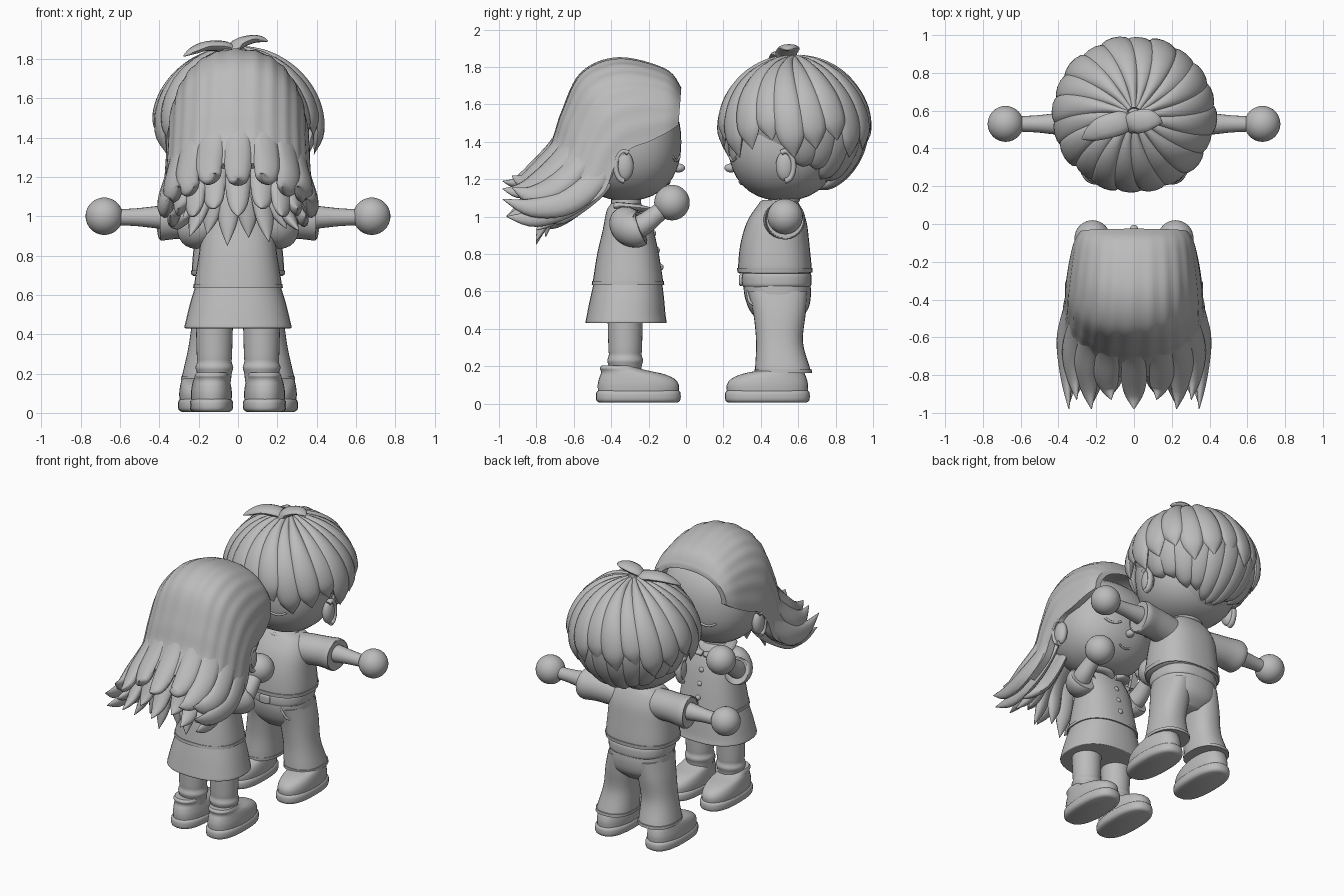
import bpy, bmesh, math
from math import sin, cos, pi, radians
from mathutils import Vector

if "Cube" in bpy.data.objects:
    bpy.data.objects.remove(bpy.data.objects["Cube"], do_unlink=True)

clay = bpy.data.materials.new("grey_clay")
clay.use_nodes = True
GREY = (0.5, 0.5, 0.5, 1)
clay.diffuse_color = GREY
clay.node_tree.nodes["Principled BSDF"].inputs["Base Color"].default_value = GREY


def finish(name, bm):
    bmesh.ops.recalc_face_normals(bm, faces=bm.faces)
    mesh = bpy.data.meshes.new(name)
    bm.to_mesh(mesh)
    bm.free()
    ob = bpy.data.objects.new(name, mesh)
    bpy.context.collection.objects.link(ob)
    mesh.materials.append(clay)
    bpy.ops.object.select_all(action="DESELECT")
    ob.select_set(True)
    bpy.context.view_layer.objects.active = ob
    bpy.ops.object.shade_smooth_by_angle(angle=radians(50))


def spline(rows, t):
    """Catmull-Rom value of a list of rows at t in 0..1."""
    s = min(max(t, 0), 1) * (len(rows) - 1)
    i = min(int(s), len(rows) - 2)
    f = s - i
    p = [rows[min(max(i + k, 0), len(rows) - 1)] for k in (-1, 0, 1, 2)]
    return [0.5 * (2 * b + (c - a) * f + (2 * a - 5 * b + 4 * c - d) * f * f
                   + (3 * b - a - 3 * c + d) * f ** 3) for a, b, c, d in zip(*p)]


def smooth(rows, k):
    n = (len(rows) - 1) * k
    return [spline(rows, i / n) for i in range(n + 1)]


def skin(name, rings):
    """Skin closed rings of points and cap both ends."""
    bm = bmesh.new()
    vs = [[bm.verts.new(p) for p in ring] for ring in rings]
    n = len(vs[0])
    for a, b in zip(vs, vs[1:]):
        for i in range(n):
            bm.faces.new((a[i], a[(i + 1) % n], b[(i + 1) % n], b[i]))
    bm.faces.new(vs[0])
    bm.faces.new(vs[-1])
    finish(name, bm)


def power(v, e):
    return math.copysign(abs(v) ** (2 / e), v)


def loft(name, rows, e=2.0, n=32, k=4):
    """Stack of superellipses: x, y, z, rx, ry."""
    skin(name, [[(x + rx * power(cos(2 * pi * i / n), e),
                  y + ry * power(sin(2 * pi * i / n), e), z) for i in range(n)]
                for x, y, z, rx, ry in smooth(rows, k)])


def sweep(name, rows, out=(0, 0, 1), n=12, k=5):
    """Tube along x, y, z, half width, half thickness."""
    rows = smooth(rows, k)
    pts = [Vector(r[:3]) for r in rows]
    rings = []
    for i, (p, r) in enumerate(zip(pts, rows)):
        tan = (pts[min(i + 1, len(pts) - 1)] - pts[max(i - 1, 0)]).normalized()
        o = Vector(out(p) if callable(out) else out)
        w = tan.cross(o).normalized()
        o = w.cross(tan)
        rings.append([p + w * max(r[3], .001) * cos(2 * pi * j / n)
                      + o * max(r[4], .001) * sin(2 * pi * j / n) for j in range(n)])
    skin(name, rings)


def ball(name, loc, size, e=2.0):
    bm = bmesh.new()
    bmesh.ops.create_uvsphere(bm, u_segments=32, v_segments=20, radius=1)
    for v in bm.verts:
        length = sum(abs(c) ** e for c in v.co) ** (1 / e)
        v.co = Vector([c / length * s + o for c, s, o in zip(v.co, size, loc)])
    finish(name, bm)


def shoe(name, x, y, d):
    """Shoe pointing along d in y, ankle at x, y."""
    loft(name + "_sole", [(x, y + d * .08, z, .11 - i, .227 - i) for z, i in
         ((.005, .02), (.015, .004), (.035, 0), (.06, .002), (.07, .012))], 2.5, k=2)
    loft(name + "_upper", [(x, y + d * c, z, rx, ry) for z, c, rx, ry in
         ((.055, .08, .102, .215), (.1, .08, .104, .217), (.135, .07, .1, .2), (.16, .045, .094, .165),
          (.175, .01, .088, .13), (.19, -.02, .085, .105), (.205, -.02, .078, .095))], 2.3)


HEAD = Vector((.325, .295, .315))


def head(who, y, d):
    """Head, ears and face looking along d in y."""
    def face(x, z, lift=0):
        left = 1 - abs(x / HEAD.x) ** 2.3 - abs((z - 1.4) / HEAD.z) ** 2.3
        return (x, y + d * (HEAD.y * left ** (1 / 2.3) + lift), z)

    ball(who + "_head", (0, y, 1.4), HEAD, 2.3)
    ball(who + "_nose", face(0, 1.26, .005), (.026, .036, .024))
    line = (-1, -.5, 0, .5, 1)
    for s in (-1, 1):
        side = "left" if s == -d else "right"
        ball(f"{who}_{side}_ear", (s * .33, y - d * .01, 1.27), (.034, .05, .08))
        sweep(f"{who}_{side}_ear_rim", [(s * .345, y - d * (.01 + .045 * sin(a)), 1.27 + .08 * cos(a), .015, .02)
              for a in (-.5 + i * pi / 6 for i in range(8))], (1, 0, 0), k=3)
        sweep(f"{who}_{side}_closed_eye", [(*face(s * .13 + .055 * u, 1.3 + .02 * u * u), .007, .007)
                                           for u in line])
    sweep(who + "_smile", [(*face(.045 * u, 1.175 + .012 * u * u), .006, .006) for u in line])
    loft(who + "_neck", [(0, y, 1.02, .09, .08), (0, y, 1.15, .08, .08)])


# Boy: head, shirt, belt
head("boy", .52, -1)
loft("boy_shirt", [(0, .475, .695, .225, .19), (0, .475, .72, .235, .197), (0, .475, .85, .225, .185),
                   (0, .485, .97, .21, .16), (0, .495, 1.05, .17, .12), (0, .5, 1.09, .1, .09)], 2.5)
loft("boy_shirt_hem", [(0, .475, .7, .237, .2), (0, .475, .725, .24, .202)], 2.5)
sweep("boy_collar", [(.105 * cos(a), .5 + .095 * sin(a), 1.08 + .01 * sin(a), .014, .014)
                     for a in (i * pi / 6 for i in range(13))], k=3)
loft("boy_belt", [(0, .485, .625, .2, .18), (0, .485, .64, .207, .186),
                  (0, .485, .68, .207, .186), (0, .485, .7, .2, .18)], 2.5)
ball("boy_buckle", (0, .295, .66), (.04, .012, .03), 4)
loft("boy_hips", [(0, .49, .44, .1, .1), (0, .495, .5, .19, .155), (0, .49, .58, .205, .178),
                  (0, .485, .66, .2, .178)], 2.4)
for s, side in ((1, "left"), (-1, "right")):
    loft(f"boy_{side}_trouser", [(s * .11, .49, .6, .09, .16), (s * .125, .5, .48, .105, .14),
         (s * .145, .5, .33, .108, .125), (s * .16, .515, .2, .122, .145), (s * .163, .52, .165, .125, .15)], 2.3)
    loft(f"boy_{side}_trouser_cuff", [(s * .163, .52, .165, .128, .153), (s * .162, .519, .185, .128, .153)], 2.3)
    sweep(f"boy_{side}_pocket", [(s * x, y, z, .008, .008) for x, y, z in
          ((.1, .33, .61), (.14, .345, .54), (.19, .42, .52))])
    sweep(f"boy_{side}_sleeve", [(s * x, y, z, r, r) for x, y, z, r in
          ((.1, .505, .97, .1), (.2, .515, .98, .1), (.3, .525, .985, .1), (.385, .53, .985, .108),
           (.4, .53, .985, .1))], n=24)
    sweep(f"boy_{side}_arm", [(s * x, .53, .995, r, r) for x, r in
          ((.3, .065), (.4, .058), (.52, .045), (.64, .04))], n=20)
    ball(f"boy_{side}_hand", (s * .68, .53, 1), (.095, .095, .095))
    shoe(f"boy_{side}_shoe", s * .195, .515, -1)

# Boy hair: cap, nape, radiating locks, tuft
loft("boy_hair_cap", [(0, .57, 1.38, .33, .31), (0, .585, 1.48, .375, .36), (0, .58, 1.6, .365, .345),
                      (0, .575, 1.72, .285, .27), (0, .57, 1.82, .1, .1)])
ball("boy_hair_nape", (0, .62, 1.36), (.29, .22, .24))
CENTRE = Vector((0, .58, 1.455))


def lock(name, theta, start, end, size, flare, half, twist):
    rows = []
    for i in range(9):
        f = i / 8
        phi = radians(start + (end - start) * f)
        th = theta + twist * (1 - f)
        p = CENTRE + Vector((.41 * sin(phi) * sin(th), .39 * sin(phi) * cos(th), .39 * cos(phi))) \
            * size * (1 + flare * f)
        taper = 1 if f < .65 else math.sqrt(max(0, 1 - ((f - .65) / .35) ** 2))
        rows.append((*p, max(.02, half * sin(phi)) * taper, .034 * taper))
    sweep(name, rows, lambda p: p - CENTRE, k=3)


LOCKS = 20
for i in range(LOCKS):
    lock(f"boy_hair_lock_{i}", 2 * pi * i / LOCKS, 5, 104 + 7 * (i % 3 - 1), .955 + .015 * (i % 2), .04, .082, .3)
for i in range(-5, 6):
    lock(f"boy_back_lock_{i + 5}", i * .28, 75, 160 - 8 * abs(i) + 5 * (i % 2), .95, -.11, .08, 0)
sweep("boy_tuft_large", [(.0, .56, 1.82, .03, .02), (-.06, .54, 1.86, .06, .028), (-.16, .51, 1.865, .062, .025),
                         (-.23, .475, 1.84, .04, .018), (-.275, .45, 1.815, .004, .004)])
sweep("boy_tuft_small", [(-.04, .51, 1.83, .04, .02), (.0, .535, 1.875, .06, .028), (.07, .55, 1.9, .058, .022),
                         (.12, .545, 1.9, .035, .015), (.15, .535, 1.89, .003, .003)])

# Girl: head, blouse, skirt
head("girl", -.32, 1)
loft("girl_blouse", [(0, -.31, .635, .222, .188), (0, -.31, .66, .222, .187), (0, -.31, .8, .2, .165),
                     (0, -.31, .93, .18, .135), (0, -.32, 1.03, .14, .105), (0, -.32, 1.07, .085, .08)], 2.4)
loft("girl_blouse_hem", [(0, -.31, .635, .228, .194), (0, -.31, .655, .227, .192)], 2.4)
loft("girl_skirt", [(0, -.32, .43, .262, .208), (0, -.32, .435, .272, .217), (0, -.32, .47, .265, .211),
                    (0, -.315, .56, .243, .198), (0, -.31, .65, .215, .182)], 2.4)
for i in range(3):
    ball(f"girl_button_{i}", (0, -.135 - .02 * i, .73 + .09 * i), (.018, .015, .018))
for s, side in ((1, "right"), (-1, "left")):
    sweep(f"girl_{side}_collar", [(s * x, y, z, w, .018) for x, y, z, w in
          ((.01, -.2, 1.01, .02), (.07, -.2, 1.03, .045), (.12, -.27, 1.05, .045), (.1, -.38, 1.06, .03))])
    sweep(f"girl_{side}_sleeve", [(s * x, y, z, r, r) for x, y, z, r in
          ((.1, -.33, .99, .065), (.15, -.325, .97, .088), (.19, -.3, .94, .096), (.215, -.26, .93, .096),
           (.22, -.24, .935, .085))], n=24)
    sweep(f"girl_{side}_arm", [(s * x, y, z, r, r) for x, y, z, r in
          ((.2, -.31, .92, .06), (.225, -.24, .95, .06), (.225, -.16, 1.01, .05), (.22, -.09, 1.065, .045))], n=20)
    ball(f"girl_{side}_hand", (s * .22, -.075, 1.075), (.095, .095, .095))
    loft(f"girl_{side}_leg", [(s * .12, -.325, z, r, r) for z, r in
         ((.15, .082), (.2, .088), (.23, .096), (.26, .088), (.3, .09), (.45, .094))])
    shoe(f"girl_{side}_shoe", s * .135, -.335, 1)

# Girl hair: arched shell from forehead to back, side edge and crown line in y, z
CROWN = [(-.025, 1.69), (-.11, 1.79), (-.36, 1.85), (-.56, 1.77), (-.665, 1.56), (-.72, 1.4), (-.81, 1.27)]
EDGE = [(-.04, 1.49), (-.1, 1.45), (-.2, 1.4), (-.3, 1.36), (-.38, 1.27), (-.44, 1.13), (-.58, 1.03)]
WIDTH = [(.285,), (.32,), (.345,), (.36,), (.365,), (.375,), (.385,)]


def hair(a, t, k=1.0):
    crown, edge, wide = spline(CROWN, t), spline(EDGE, t), spline(WIDTH, t)[0]
    c = power(cos(a), 2.3) * k
    return Vector((wide * power(sin(a), 2.3) * k, edge[0] + (crown[0] - edge[0]) * c,
                   edge[1] + (crown[1] - edge[1]) * c))


arc = [radians(-90 + 3 * i) for i in range(61)]
skin("girl_hair", [[hair(a, i / 36, 1 + .008 * cos(26 * a + i * .06) * min(1, i / 12)) for a in arc]
                   + [hair(a, i / 36, .87) for a in reversed(arc)] for i in range(37)])

# Girl hair: three layers of windswept strands emerging from under the shell
for layer, (count, k, y, z, lift) in enumerate(((9, .98, -.98, 1.19, .02), (9, .82, -.96, 1.0, .02),
                                                (10, .6, -.8, .85, 0))):
    for i in range(count):
        a = radians(-80 + 160 * i / (count - 1))
        tip = Vector((.35 * sin(a), y + .05 * (i % 2), z - (.1 - .1 * layer) * sin(a) ** 2 + .04 * (i % 2)))
        root = hair(a, 1, k)
        bend = root.lerp(tip, .55) - Vector((0, 0, .02 + lift))
        rows = [(*hair(a, .6, k * .92), .04, .01), (*hair(a, .8, k * .96), .066, .024), (*root, .07, .036),
                (*bend, .05, .03), (*tip, .002, .002)]
        sweep(f"girl_strand_{layer}_{i}", rows, (sin(a), -.6 * cos(a) - .1, .8 * cos(a)))
